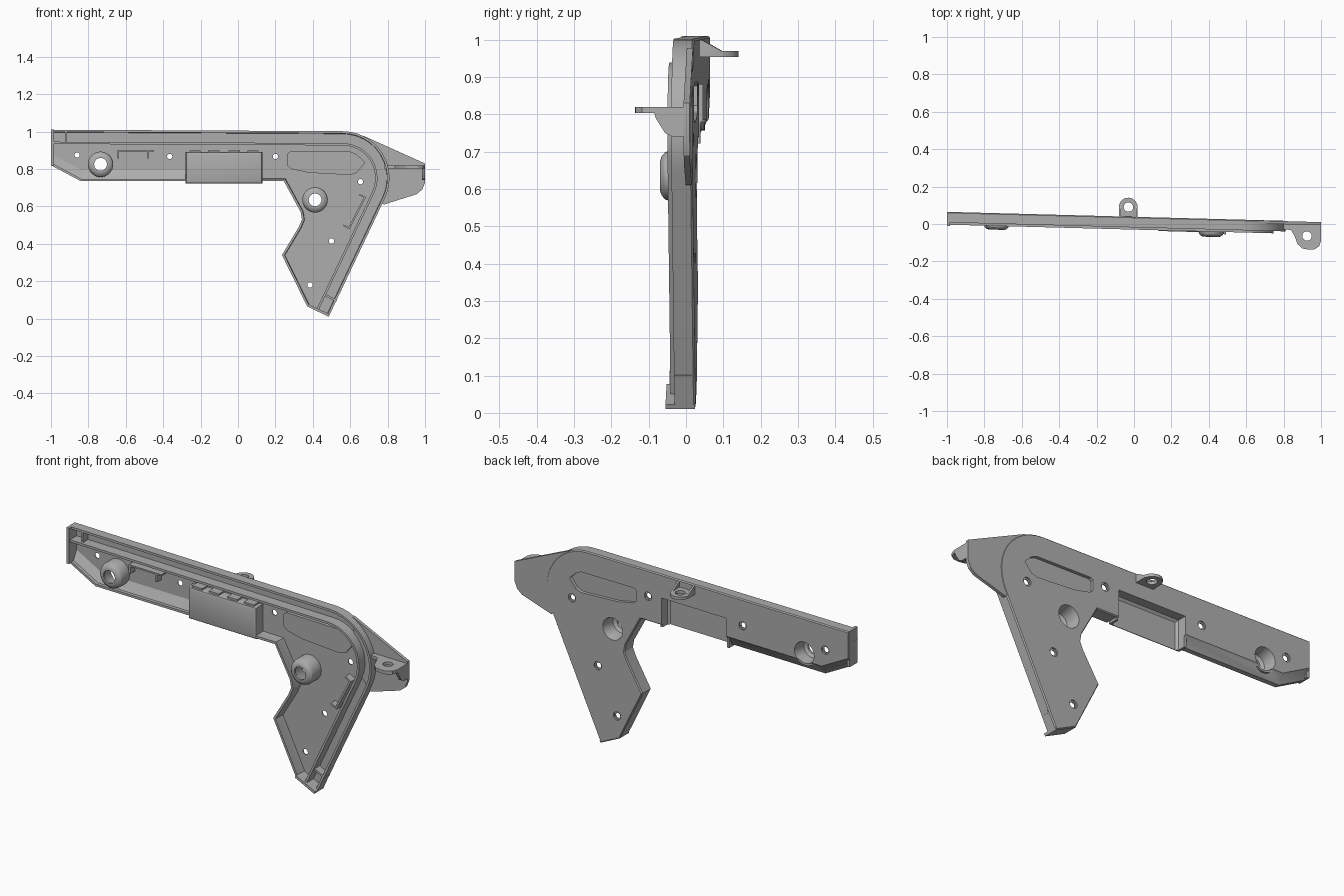
import bpy, bmesh, math
from mathutils import Vector, Matrix

if "Cube" in bpy.data.objects:
    bpy.data.objects.remove(bpy.data.objects["Cube"])

grey = bpy.data.materials.new("plain grey")
grey.use_nodes = True
grey.diffuse_color = (0.42, 0.42, 0.42, 1)
grey.node_tree.nodes["Principled BSDF"].inputs["Base Color"].default_value = (0.42, 0.42, 0.42, 1)
parts = []


def place(axis, p, h):
    return {"X": (h, p[0], p[1]), "Y": (p[0], h, p[1]), "Z": (p[0], p[1], h)}[axis]


def loft(name, rings, axis="Y", keep=True):
    """Closed solid through rings of (outline, height)."""
    bm = bmesh.new()
    loops = [[bm.verts.new(place(axis, p, h)) for p in pts] for pts, h in rings]
    for a, b in zip(loops, loops[1:]):
        for i in range(len(a)):
            j = (i + 1) % len(a)
            bm.faces.new((a[i], a[j], b[j], b[i]))
    bm.faces.new(loops[0])
    bm.faces.new(loops[-1])
    bmesh.ops.recalc_face_normals(bm, faces=bm.faces)
    me = bpy.data.meshes.new(name)
    bm.to_mesh(me)
    bm.free()
    me.materials.append(grey)
    ob = bpy.data.objects.new(name, me)
    bpy.context.collection.objects.link(ob)
    if keep:
        parts.append(ob)
    return ob


def prism(name, pts, lo, hi, axis="Y", keep=True):
    return loft(name, [(pts, lo), (pts, hi)], axis, keep)


def circle(x, z, r, n=32):
    return [(x + r * math.cos(math.tau * i / n), z + r * math.sin(math.tau * i / n)) for i in range(n)]


def lathe(name, x, z, profile, keep=False):
    return loft(name, [(circle(x, z, r), y) for r, y in profile], "Y", keep)


def rect(x0, x1, z0, z1):
    return [(x0, z0), (x0, z1), (x1, z1), (x1, z0)]


def offset(pts, d, closed=True):
    """Shift a clockwise path to its right-hand side by d."""
    out, n = [], len(pts)
    for i in range(n):
        p = Vector(pts[i])
        before = p - Vector(pts[i - 1]) if closed or i else None
        after = Vector(pts[(i + 1) % n]) - p if closed or i < n - 1 else None
        e1, e2 = (before or after).normalized(), (after or before).normalized()
        n1, n2 = Vector((e1.y, -e1.x)), Vector((e2.y, -e2.x))
        out.append(tuple(p + d * (n1 + n2) / (1 + n1.dot(n2))))
    return out


def wall(name, path, d, t, lo, hi):
    return prism(name, offset(path, d, False) + offset(path, d + t, False)[::-1], lo, hi)


def combine(ob, tool, operation):
    mod = ob.modifiers.new("combine", "BOOLEAN")
    mod.operation, mod.solver, mod.object = operation, "EXACT", tool
    bpy.context.view_layer.objects.active = ob
    bpy.ops.object.modifier_apply(modifier=mod.name)
    bpy.data.objects.remove(tool)


# Outer outline: arm top, round shoulder, leg, inner corner, arm underside
BACK, FLOOR, RIM = 0.0385, 0.026, -0.018
shoulder = [(0.56 + 0.25 * math.cos(a), 0.752 + 0.25 * math.sin(a))
            for a in [math.radians(90 - 116 * i / 12) for i in range(13)]]
outer_path = [(-1, 1.01)] + shoulder + [(0.485, 0.01)]
inner_path = [(0.485, 0.01), (0.37, 0.065), (0.235, 0.34), (0.325, 0.49), (0.342, 0.53),
              (0.335, 0.57), (0.245, 0.735), (0.13, 0.735)]
arm_under = [(-0.28, 0.735), (-0.84, 0.735), (-1, 0.82)]
outline = outer_path + inner_path[1:] + arm_under
raised = outer_path + inner_path[1:] + [(x, z + 0.045) for x, z in arm_under]

# Shell with a chamfered arm underside, hollow from the front
shell = loft("bracket_shell", [(outline, RIM), (outline, 0.008), (raised, 0.033), (offset(raised, 0.005), BACK)])
cavity = loft("cavity", [(offset(outline, 0.012), -0.05), (offset(outline, 0.012), 0.0),
                         (offset(raised, 0.014), FLOOR)], keep=False)
combine(shell, cavity, "DIFFERENCE")

# Box housing bulging forward, with its recess behind
box = rect(-0.28, 0.13, 0.722, 0.892)
housing = loft("housing", [(offset(box, 0.014), -0.03), (offset(box, 0.004), -0.026),
                           (box, -0.016), (box, 0.031)], keep=False)
combine(shell, housing, "UNION")
hollow = rect(-0.268, 0.118, 0.6, 0.88)
combine(shell, loft("hollow", [(offset(hollow, 0.012), -0.019), (hollow, -0.009), (hollow, 0.1)],
                    keep=False), "DIFFERENCE")

# Shallow tapered pocket in the shoulder
pocket = [(0.262, 0.88), (0.28, 0.895), (0.6, 0.893), (0.635, 0.878), (0.68, 0.835),
          (0.635, 0.78), (0.6, 0.768), (0.38, 0.78), (0.285, 0.8), (0.262, 0.82)]
combine(shell, prism("pocket_bulge", pocket, 0.012, 0.031, keep=False), "UNION")
combine(shell, prism("pocket_cut", offset(pocket, 0.008), 0.021, 0.1, keep=False), "DIFFERENCE")

# Domed bosses with a cup behind
for x, z, tip in [(-0.735, 0.825, -0.05), (0.412, 0.635, -0.058)]:
    boss = lathe("boss", x, z, [(0.042, tip), (0.053, tip + 0.004), (0.063, tip + 0.013),
                                (0.068, tip + 0.027), (0.068, 0.031)])
    combine(shell, boss, "UNION")
    cup = lathe("cup", x, z, [(0.034, tip - 0.02), (0.034, tip + 0.012), (0.05, tip + 0.022),
                              (0.057, BACK - 0.003), (0.062, 0.045)])
    combine(shell, cup, "DIFFERENCE")

# Counterbored screw holes
for x, z in [(-0.86, 0.875), (-0.365, 0.867), (0.2, 0.867), (0.655, 0.732), (0.5, 0.415), (0.385, 0.18)]:
    hole = lathe("hole", x, z, [(0.014, 0.0), (0.014, 0.031), (0.022, 0.031), (0.022, 0.06)])
    combine(shell, hole, "DIFFERENCE")

# Inner rail beside the channel, inner leg wall and end lips
wall("guide_rail", outer_path, 0.064, 0.012, -0.03, 0.03)
wall("inner_leg_wall", inner_path[1:], 0.0, 0.012, -0.034, 0.03)
wall("leg_end_lip", inner_path[:2], 0.0, 0.014, -0.042, BACK - 0.002)
wall("arm_end_lip", [(-1, 0.82), (-1, 1.01)], 0.0, 0.016, -0.038, 0.03)
prism("channel_stop", rect(-0.925, -0.915, 0.935, 1.0), -0.015, 0.03)
prism("leg_channel_stop", [(0.465, 0.12), (0.47, 0.13), (0.53, 0.1), (0.525, 0.09)], -0.015, 0.03)

# Small clip ribs inside
prism("arm_clip", rect(-0.645, -0.45, 0.894, 0.902), -0.012, 0.03)
for x in (-0.64, -0.48):
    prism("arm_clip_post", rect(x - 0.005, x + 0.005, 0.855, 0.9), -0.012, 0.03)
wall("leg_clip", [(0.685, 0.65), (0.6, 0.485)], 0.0, 0.01, -0.012, 0.03)
for x, z in [(0.685, 0.65), (0.6, 0.485)]:
    prism("leg_clip_post", [(x, z), (x - 0.035, z + 0.018), (x - 0.038, z + 0.01), (x - 0.003, z - 0.008)], -0.012, 0.03)
for x in (-0.23, -0.13, -0.02, 0.08):
    prism("housing_rib", rect(x - 0.03, x + 0.03, 0.885, 0.9), -0.02, 0.03)

# Side wing with a drilled ear and its gusset
wing = [(0.67, 0.978), (0.999, 0.83), (0.999, 0.725), (0.985, 0.69), (0.955, 0.665), (0.78, 0.61), (0.7, 0.7)]
prism("side_wing", wing, 0.02, BACK - 0.002)
ear = prism("side_ear", [(0.78, 0.03), (0.78, -0.005), (0.84, -0.01), (0.86, -0.045), (0.875, -0.085),
                         (0.9, -0.107), (0.93, -0.112), (0.965, -0.11), (0.99, -0.092), (0.999, -0.065),
                         (0.999, 0.03)], 0.803, 0.82, "Z")
combine(ear, prism("ear_hole", circle(0.925, -0.04, 0.025), 0.7, 0.9, "Z", False), "DIFFERENCE")
prism("ear_gusset", [(-0.06, 0.81), (-0.055, 0.79), (-0.03, 0.75), (-0.01, 0.74), (0.03, 0.74), (0.03, 0.81)],
      0.983, 0.999, "X")

# Rear tab with side gussets
tab = prism("rear_tab", [(-0.08, 0.03), (-0.08, 0.1)]
            + [(-0.03 - 0.05 * math.cos(math.pi * i / 10), 0.09 + 0.05 * math.sin(math.pi * i / 10))
               for i in range(1, 10)] + [(0.02, 0.1), (0.02, 0.03)], 0.954, 0.969, "Z")
combine(tab, prism("tab_hole", circle(-0.03, 0.09, 0.025), 0.9, 1.0, "Z", False), "DIFFERENCE")
for x in (-0.08, 0.01):
    prism("tab_gusset", [(0.03, 0.96), (0.03, 1.0), (0.045, 0.998), (0.098, 0.968), (0.098, 0.96)], x, x + 0.01, "X")

# Slight skew of the whole bracket, then smooth the rounded faces
skew = Matrix.Identity(4)
skew[1][0] = -0.0265
bpy.ops.object.select_all(action="DESELECT")
for ob in parts:
    ob.data.transform(skew)
    ob.select_set(True)
bpy.context.view_layer.objects.active = shell
bpy.ops.object.shade_smooth_by_angle(angle=math.radians(28))
